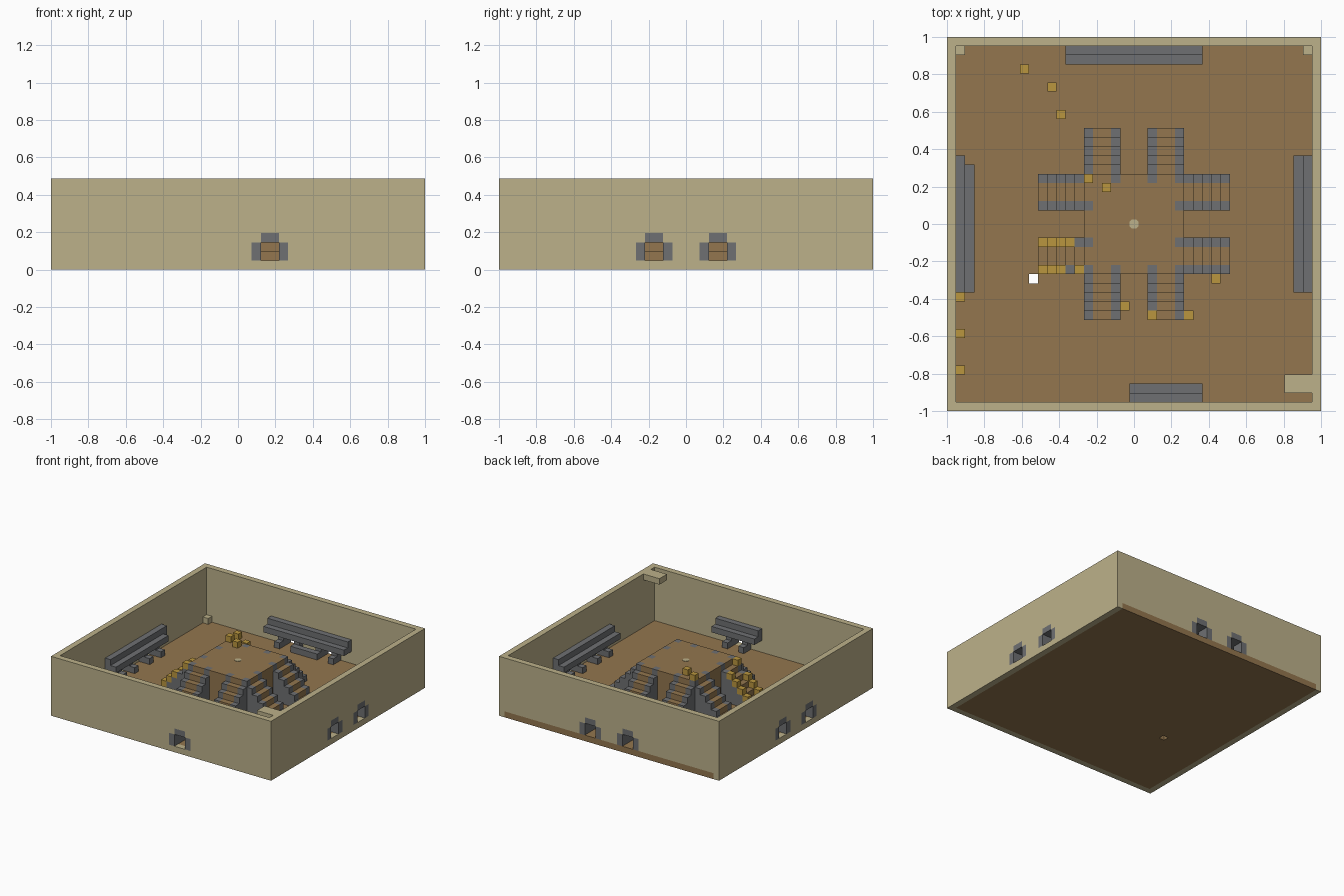
import bpy, bmesh, math
from mathutils import Matrix, Vector

cube = bpy.data.objects.get("Cube")
if cube:
    bpy.data.objects.remove(cube)

V = 2 / 41        # one block
EDGE = 20.5       # outer wall face, in blocks
IN = EDGE - 1     # inner wall face


def material(name, rgb):
    m = bpy.data.materials.new(name)
    m.use_nodes = True
    lin = [((c / 255 + 0.055) / 1.055) ** 2.4 for c in rgb] + [1]
    m.diffuse_color = lin
    m.node_tree.nodes["Principled BSDF"].inputs["Base Color"].default_value = lin
    return m


SAND = material("sandstone", (188, 177, 138))
WOOD = material("brown_wood", (147, 118, 78))
STONE = material("grey_stone", (110, 112, 114))
GOLD = material("gold", (186, 150, 62))


def build(name, boxes, mat, turn=0):
    """One object made of boxes (x0, x1, y0, y1, z0, z1) in blocks, turned by quarter turns."""
    bm = bmesh.new()
    for x0, x1, y0, y1, z0, z1 in boxes:
        mid = Vector((x0 + x1, y0 + y1, z0 + z1)) * V / 2
        size = Vector((x1 - x0, y1 - y0, z1 - z0)) * V
        bmesh.ops.create_cube(bm, size=1, matrix=Matrix.Translation(mid) @ Matrix.Diagonal(size).to_4x4())
    bm.transform(Matrix.Rotation(turn * math.pi / 2, 4, "Z"))
    me = bpy.data.meshes.new(name)
    bm.to_mesh(me)
    bm.free()
    me.materials.append(mat)
    ob = bpy.data.objects.new(name, me)
    bpy.context.collection.objects.link(ob)
    return ob


def block(x, y, level):
    return (x - .5, x + .5, y - .5, y + .5, level, level + 1)


# Floor with a one-block hole, running out under the back wall
hx, hy = -11, -6
build("floor", [
    (-IN, hx - .5, -IN, EDGE, 0, 1),
    (hx + .5, IN, -IN, EDGE, 0, 1),
    (hx - .5, hx + .5, -IN, hy - .5, 0, 1),
    (hx - .5, hx + .5, hy + .5, EDGE, 0, 1)], WOOD)

# Walls, doors, awnings and stairs, one side at a time
for turn, side in enumerate(["front", "right", "back", "left"]):
    doors = [3.5] if side == "front" else [-3.5, 3.5]

    # Wall pieces around the doorways
    wall = [(-EDGE, IN, -EDGE, -IN, 4, 10)]
    if side == "back":
        wall.append((-EDGE, -IN, -EDGE, -IN, 0, 1))
    else:
        wall.append((-EDGE, IN, -EDGE, -IN, 0, 1))
    start = -EDGE
    for d in doors:
        wall.append((start, d - 2, -EDGE, -IN, 1, 4))
        wall += [(d + s - .5, d + s + .5, -EDGE, -IN, 3, 4) for s in (-1.5, 1.5)]
        start = d + 2
    wall.append((start, IN, -EDGE, -IN, 1, 4))
    build(side + "_wall", wall, SAND, turn)

    # Door frames with footings on the inside
    frame = []
    for d in doors:
        frame.append((d - 1, d + 1, -EDGE, -IN, 3, 4))
        for s in (-1.5, 1.5):
            a, b = d + s - .5, d + s + .5
            frame += [(a, b, -EDGE, -IN + 1, 1, 3), (a, b, -IN + 1, -IN + 2, 1, 2)]
    if side == "back":
        frame.append((-1.5, 1.5, -IN + 1, -IN + 2, 1, 2))
    build(side + "_door_frames", frame, STONE, turn)

    # Stepped awning over the doors
    left_end = -.5 if side == "front" else -7.5
    low_end = left_end + (1 if side == "left" else 0)
    build(side + "_awning", [
        (left_end, 7.5, -IN, -IN + 1, 3, 5),
        (low_end, 7.5, -IN + 1, -IN + 2, 3, 4)], STONE, turn)

    # Two flights of stairs with stone sides
    treads, sides = [], []
    for c in (-3.5, 3.5):
        for n in range(5):
            y0, y1, top = -6.5 - n, -5.5 - n, 6 - n
            treads.append((c - 1, c + 1, y0, y1, 1, top))
            sides += [(c + s - .5, c + s + .5, y0, y1, 1, top) for s in (-1.5, 1.5)]
    build(side + "_stair_treads", treads, WOOD, turn)
    build(side + "_stair_sides", sides, STONE, turn)

# Raised platform with stone columns along its rim
rim, columns = [], []
for i in range(-5, 6):
    for j in range(-5, 6):
        if max(abs(i), abs(j)) == 5:
            stone = min(abs(i), abs(j)) in (2, 5)
            (columns if stone else rim).append((i - .5, i + .5, j - .5, j + .5, 1, 7))
build("platform", [(-4.5, 4.5, -4.5, 4.5, 1, 7)] + rim, WOOD)
build("platform_columns", columns, STONE)

# Centre marker, a thin octagonal plate
bpy.ops.mesh.primitive_cylinder_add(vertices=8, radius=.55 * V, depth=.004,
                                    location=(0, 0, 7 * V + .001), rotation=(0, 0, math.pi / 8))
marker = bpy.context.object
marker.name = "centre_marker"
marker.data.materials.append(SAND)

# Corner blocks and the ledge high in the front corner
build("corner_blocks", [block(-19, 19, 1), block(19, 19, 1)], SAND)
build("corner_ledge", [(16.5, IN, -18.5, -16.5, 9, 10)], SAND)

# Gold blocks on the floor, the platform and the stairs
floor_spots = [(-12, 17), (-9, 15), (-8, 12), (-19, -8), (-19, -12), (-19, -16),
               (9, -6), (6, -10), (-1, -9)]
gold = [block(x, y, 1) for x, y in floor_spots]
gold += [block(-5, 5, 7), block(-3, 4, 7), block(2, -10, 2)]
gold += [block(x, -2, 12 + x) for x in range(-10, -6)]
gold += [block(x, -5, 12 + x) for x in (-10, -9, -8, -6)]
build("gold_blocks", gold, GOLD)
